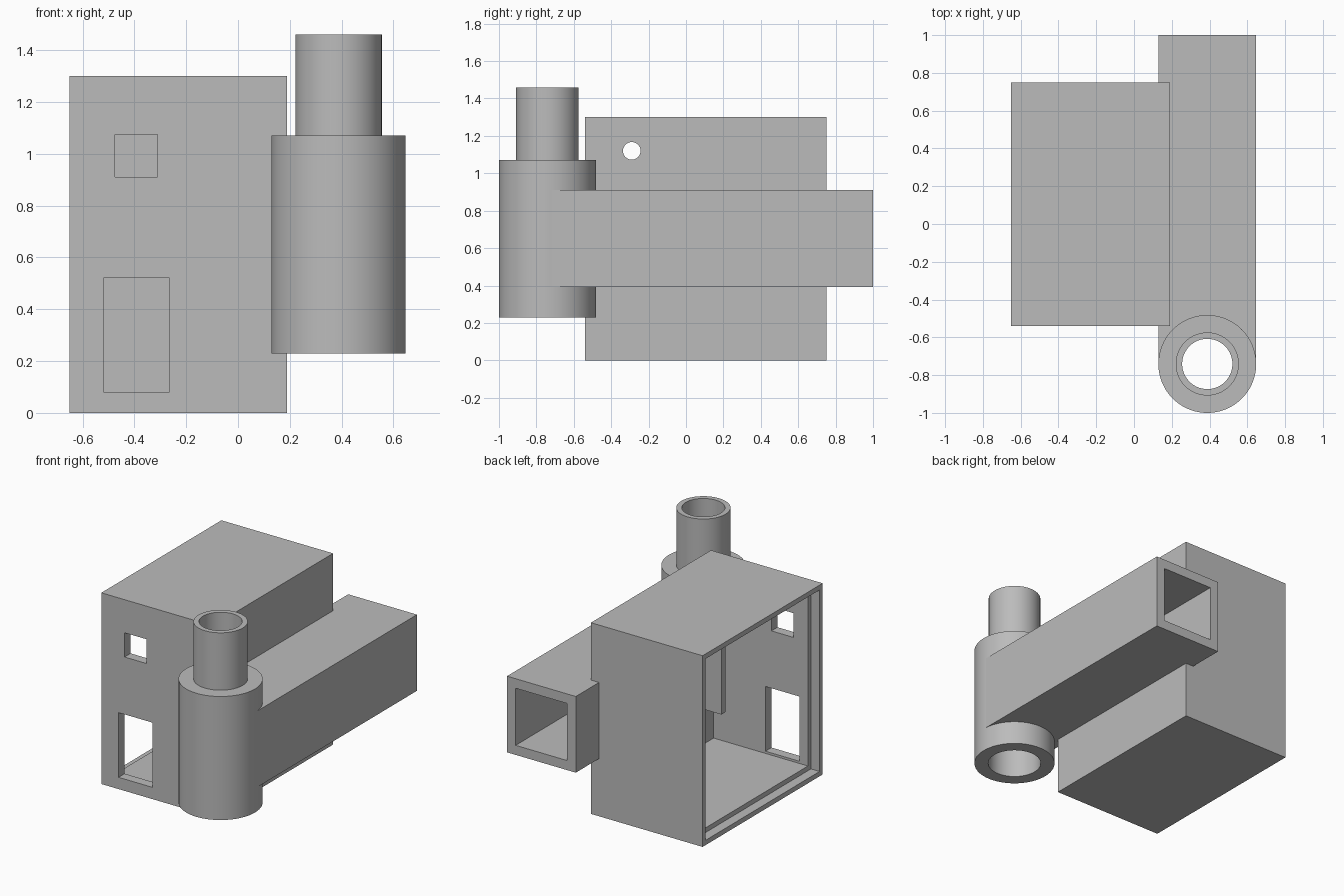
import bpy, bmesh, math
from mathutils import Matrix, Vector

default = bpy.data.objects.get("Cube")
if default:
    bpy.data.objects.remove(default, do_unlink=True)

grey = bpy.data.materials.new("plain_grey")
grey.use_nodes = True
grey.diffuse_color = (0.5, 0.5, 0.5, 1)
grey.node_tree.nodes["Principled BSDF"].inputs["Base Color"].default_value = (0.5, 0.5, 0.5, 1)


def make(name, bm):
    bmesh.ops.recalc_face_normals(bm, faces=bm.faces)
    mesh = bpy.data.meshes.new(name)
    bm.to_mesh(mesh)
    bm.free()
    mesh.materials.append(grey)
    ob = bpy.data.objects.new(name, mesh)
    bpy.context.collection.objects.link(ob)
    return ob


def box(name, low, high):
    low, high = Vector(low), Vector(high)
    bm = bmesh.new()
    bmesh.ops.create_cube(bm, size=1, matrix=Matrix.Translation((low + high) / 2)
                          @ Matrix.Diagonal((high - low).to_4d()))
    return make(name, bm)


def cylinder(name, centre, radius, depth, axis="Z"):
    turn = Matrix.Rotation(math.pi / 2, 4, "Y") if axis == "X" else Matrix()
    bm = bmesh.new()
    bmesh.ops.create_cone(bm, cap_ends=True, segments=64, radius1=radius, radius2=radius,
                          depth=depth, matrix=Matrix.Translation(centre) @ turn)
    return make(name, bm)


def lathe(name, centre, profile, segments=96):
    bm = bmesh.new()
    verts = [bm.verts.new((centre[0] + r, centre[1], z)) for r, z in profile]
    edges = [bm.edges.new((verts[i - 1], verts[i])) for i in range(len(verts))]
    bmesh.ops.spin(bm, geom=verts + edges, cent=(*centre, 0), axis=(0, 0, 1),
                   angle=math.tau, steps=segments, use_merge=True)
    bmesh.ops.remove_doubles(bm, verts=bm.verts, dist=1e-4)
    return make(name, bm)


def cut(target, *cutters):
    for cutter in cutters:
        mod = target.modifiers.new("cut", "BOOLEAN")
        mod.operation = "DIFFERENCE"
        mod.solver = "EXACT"
        mod.object = cutter
        cutter.hide_render = True
        cutter.hide_viewport = True
        cutter.display_type = "WIRE"


# Enclosure: hollow case open on one side, with a rebate for a lid
X0, X1, Y0, Y1, TOP = -0.65, 0.19, -0.54, 0.75, 1.30
WALL, RIM = 0.065, 0.033
enclosure = box("enclosure", (X0, Y0, 0), (X1, Y1, TOP))
cut(enclosure,
    box("cavity_cutter", (X0 - 0.1, Y0 + WALL, WALL), (X1 - WALL, Y1 - WALL, TOP - WALL)),
    box("rebate_cutter", (X0 - 0.1, Y0 + RIM, RIM), (X0 + WALL, Y1 - RIM, TOP - RIM)),
    box("small_window_cutter", (-0.475, Y0 - 0.1, 0.91), (-0.31, Y0 + 0.1, 1.075)),
    box("large_window_cutter", (-0.52, Y0 - 0.1, 0.08), (-0.265, Y0 + 0.1, 0.52)),
    cylinder("cable_hole_cutter", (X1, -0.29, 1.12), 0.047, 0.3, "X"))

# Inner divider hanging from the case roof
box("inner_divider", (-0.13, -0.24, 0.40), (X1 - 0.03, -0.195, TOP - 0.03))

# Upright round housing with a narrower pipe on top, hollow throughout
CENTRE = (0.388, -0.741)
housing = lathe("round_housing", CENTRE, [
    (0.259, 0.23), (0.259, 1.07), (0.167, 1.07), (0.167, 1.46),
    (0.133, 1.46), (0.133, 1.005), (0.17, 1.005), (0.17, 0.23)])

# Square duct running back from the housing
duct = box("square_duct", (0.129, CENTRE[1], 0.392), (0.646, 1.0, 0.91))
bore = box("duct_bore_cutter", (0.194, CENTRE[1], 0.457), (0.581, 1.1, 0.845))
cut(duct, bore, cylinder("housing_bore_cutter", (*CENTRE, 0.6), 0.17, 0.8))
cut(housing, bore)

# Smooth the round faces and keep the edges crisp
bpy.ops.object.select_all(action="DESELECT")
for ob in (housing, enclosure, duct):
    ob.select_set(True)
    bpy.context.view_layer.objects.active = ob
bpy.ops.object.shade_smooth_by_angle(angle=math.radians(30))
